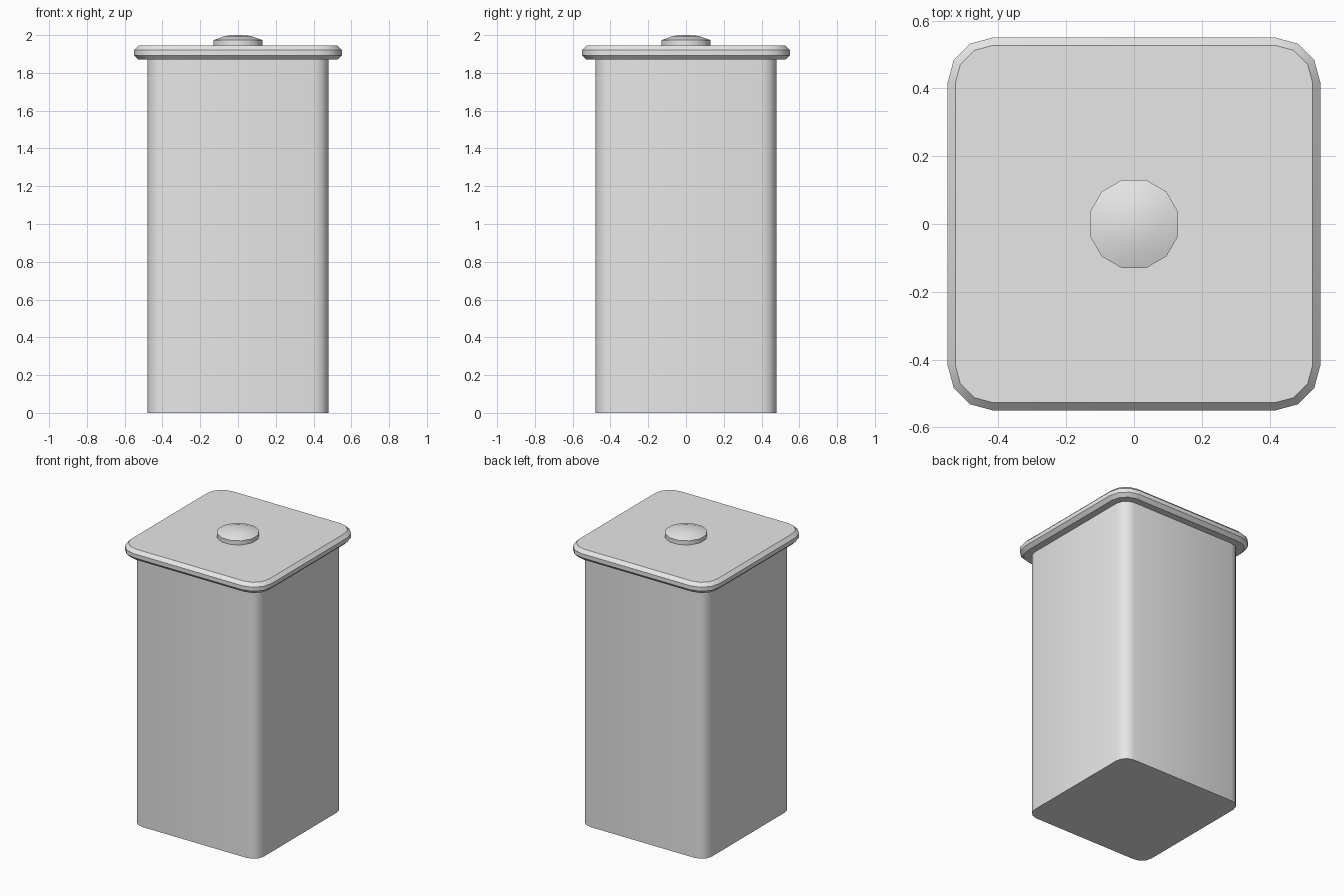
import bpy
import bmesh
from math import cos, sin, pi, radians

cube = bpy.data.objects.get("Cube")
if cube:
    bpy.data.objects.remove(cube, do_unlink=True)

grey = bpy.data.materials.new("light_grey")
grey.use_nodes = True
COLOUR = (0.8, 0.8, 0.8, 1)
grey.diffuse_color = COLOUR
grey.node_tree.nodes["Principled BSDF"].inputs["Base Color"].default_value = COLOUR


def rounded_square(half, radius, z, segments=3):
    """Outline of a square with rounded corners."""
    points = []
    for corner in range(4):
        mid = pi / 4 + corner * pi / 2
        cx = (half - radius) * (1 if cos(mid) > 0 else -1)
        cy = (half - radius) * (1 if sin(mid) > 0 else -1)
        for i in range(segments + 1):
            a = corner * pi / 2 + i / segments * pi / 2
            points.append((cx + radius * cos(a), cy + radius * sin(a), z))
    return points


def polygon(radius, z, sides=12):
    """Regular polygon with a flat side towards each axis."""
    return [(radius * cos((i + 0.5) * 2 * pi / sides),
             radius * sin((i + 0.5) * 2 * pi / sides), z) for i in range(sides)]


def loft(name, outlines, apex=None):
    """Skin a stack of outlines, closed with caps or a central apex."""
    bm = bmesh.new()
    rings = [[bm.verts.new(p) for p in outline] for outline in outlines]
    n = len(rings[0])
    for low, high in zip(rings, rings[1:]):
        for i in range(n):
            j = (i + 1) % n
            bm.faces.new((low[i], low[j], high[j], high[i]))
    bm.faces.new(rings[0][::-1])
    if apex:
        tip = bm.verts.new((0, 0, apex))
        for i in range(n):
            bm.faces.new((rings[-1][i], rings[-1][(i + 1) % n], tip))
    else:
        bm.faces.new(rings[-1])
    mesh = bpy.data.meshes.new(name)
    bm.to_mesh(mesh)
    bm.free()
    mesh.materials.append(grey)
    obj = bpy.data.objects.new(name, mesh)
    bpy.context.collection.objects.link(obj)
    bpy.ops.object.select_all(action='DESELECT')
    obj.select_set(True)
    bpy.context.view_layer.objects.active = obj
    bpy.ops.object.shade_smooth_by_angle(angle=radians(36))
    return obj


# Tall container with rounded vertical edges
loft("container_body", [rounded_square(0.48, 0.08, z) for z in (0, 1.88)])

# Overhanging lid with chamfered rims
lid_profile = [(0.527, 1.87), (0.55, 1.893), (0.55, 1.921), (0.527, 1.944)]
loft("lid", [rounded_square(h, h - 0.415, z) for h, z in lid_profile])

# Low domed knob
knob_profile = [(0.135, 1.94), (0.135, 1.973), (0.068, 1.996)]
loft("lid_knob", [polygon(r, z) for r, z in knob_profile], apex=2.0)
